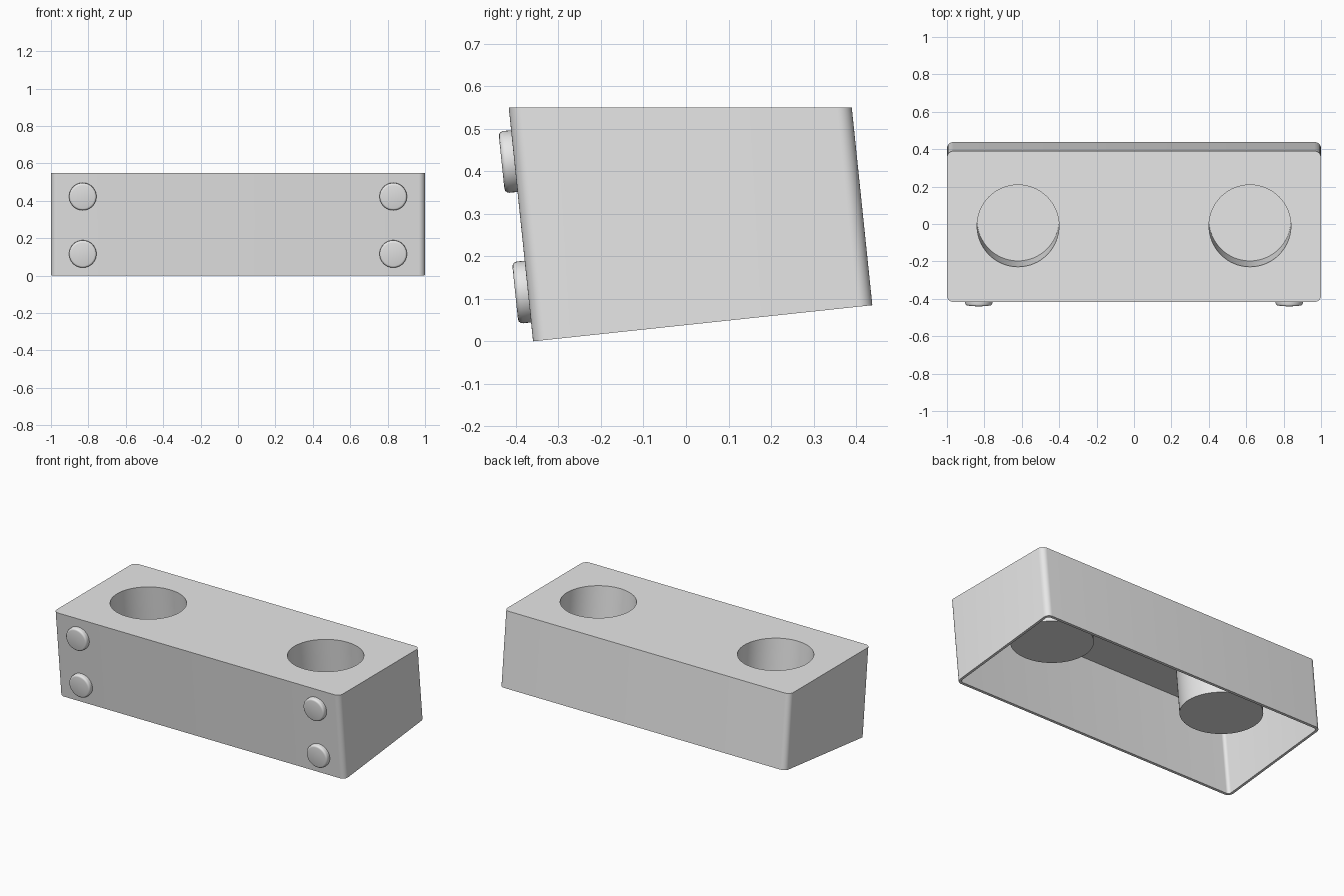
import bpy
import bmesh
from math import cos, sin, pi, radians
from mathutils import Vector

if "Cube" in bpy.data.objects:
    bpy.data.objects.remove(bpy.data.objects["Cube"], do_unlink=True)

TOP = 0.55       # height of the level top
LEAN = 0.104     # backward slide of the walls per unit of drop
FRONT, BACK = -0.417, 0.39
WALL = 0.016

grey = bpy.data.materials.new("plain grey")
grey.use_nodes = True
grey.diffuse_color = (0.8, 0.8, 0.8, 1)
grey.node_tree.nodes["Principled BSDF"].inputs["Base Color"].default_value = (0.8, 0.8, 0.8, 1)


def sloped_base(y):
    """Height of the bottom edge, square to the leaning walls."""
    return 0.1065 * (y - FRONT) / (1 + LEAN * 0.1065)


def leaning_prism(name, plan, top, base):
    """Prism over a plan drawn at the top level, sliding back as it drops."""
    bm = bmesh.new()
    rings = []
    for height in (base, lambda y: top):
        ring = []
        for x, y in plan:
            z = height(y)
            ring.append(bm.verts.new((x, y + LEAN * (TOP - z), z)))
        rings.append(ring)
    low, high = rings
    n = len(plan)
    for i in range(n):
        j = (i + 1) % n
        bm.faces.new((low[i], low[j], high[j], high[i]))
    bm.faces.new(high)
    bm.faces.new(low[::-1])
    bmesh.ops.recalc_face_normals(bm, faces=bm.faces)
    mesh = bpy.data.meshes.new(name)
    bm.to_mesh(mesh)
    bm.free()
    mesh.materials.append(grey)
    obj = bpy.data.objects.new(name, mesh)
    bpy.context.collection.objects.link(obj)
    return obj


def rounded_plan(inset, radius, steps=8):
    """Rounded rectangle, counter-clockwise."""
    hx, hy = 1 - inset, (BACK - FRONT) / 2 - inset
    mid = (BACK + FRONT) / 2
    points = []
    for quarter, (sx, sy) in enumerate([(1, 1), (-1, 1), (-1, -1), (1, -1)]):
        for k in range(steps + 1):
            a = (quarter + k / steps) * pi / 2
            points.append((sx * (hx - radius) + radius * cos(a),
                           mid + sy * (hy - radius) + radius * sin(a)))
    return points


def round_plan(x, radius, sides=64):
    return [(x + radius * cos(2 * pi * i / sides), -0.01 + radius * sin(2 * pi * i / sides))
            for i in range(sides)]


def select_only(obj):
    bpy.ops.object.select_all(action='DESELECT')
    obj.select_set(True)
    bpy.context.view_layer.objects.active = obj


def combine(target, tool, operation):
    mod = target.modifiers.new(operation.title(), 'BOOLEAN')
    mod.operation, mod.object, mod.solver = operation, tool, 'EXACT'
    select_only(target)
    bpy.ops.object.modifier_apply(modifier=mod.name)
    bpy.data.objects.remove(tool, do_unlink=True)


# Hollow housing, open underneath
housing = leaning_prism("housing", rounded_plan(0, 0.035), TOP, sloped_base)
cavity = leaning_prism("cavity_cutter", rounded_plan(WALL, 0.02), TOP - WALL, lambda y: -0.1)
combine(housing, cavity, 'DIFFERENCE')

# Two leaning cup wells with level floors
for x in (-0.62, 0.62):
    cup = leaning_prism("cup_well", round_plan(x, 0.235), TOP - WALL / 2, lambda y: 0.23)
    combine(housing, cup, 'UNION')
    bore = leaning_prism("bore_cutter", round_plan(x, 0.219), TOP + 0.05, lambda y: 0.246)
    combine(housing, bore, 'DIFFERENCE')
select_only(housing)
bpy.ops.object.shade_smooth_by_angle(angle=radians(30))

# Round buttons on the front wall
outward = Vector((0, -1, -LEAN)).normalized()
for side, x in (("right", -0.83), ("left", 0.83)):
    for level, z in (("lower", 0.117), ("upper", 0.424)):
        spot = Vector((x, FRONT + LEAN * (TOP - z), z))
        bpy.ops.mesh.primitive_cylinder_add(
            vertices=40, radius=0.073, depth=0.044, location=spot + outward * 0.008,
            rotation=outward.to_track_quat('Z', 'Y').to_euler())
        button = bpy.context.object
        button.name = f"{level}_{side}_button"
        button.data.materials.append(grey)
        bevel = button.modifiers.new("Soft rim", 'BEVEL')
        bevel.width, bevel.segments = 0.011, 3
        bevel.limit_method, bevel.angle_limit = 'ANGLE', radians(40)
        bpy.ops.object.modifier_apply(modifier=bevel.name)
        bpy.ops.object.shade_smooth_by_angle(angle=radians(40))
